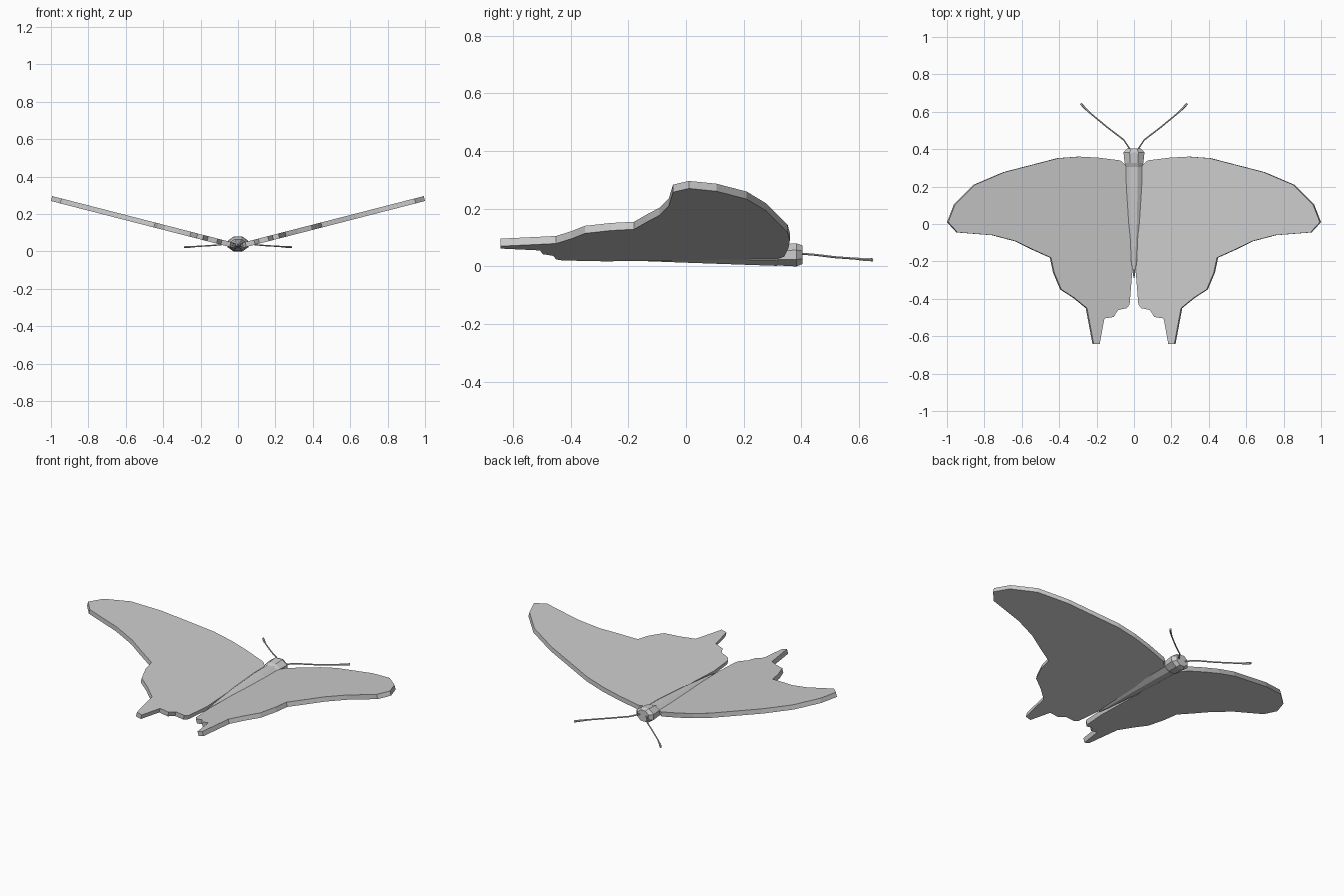
import bpy, bmesh, math
from mathutils import Vector

if "Cube" in bpy.data.objects:
    bpy.data.objects.remove(bpy.data.objects["Cube"])

grey = bpy.data.materials.new("light grey")
grey.diffuse_color = (0.6, 0.6, 0.6, 1)
grey.use_nodes = True
grey.node_tree.nodes["Principled BSDF"].inputs["Base Color"].default_value = grey.diffuse_color


def finish(name, bm):
    bmesh.ops.recalc_face_normals(bm, faces=bm.faces)
    me = bpy.data.meshes.new(name)
    bm.to_mesh(me)
    bm.free()
    me.materials.append(grey)
    ob = bpy.data.objects.new(name, me)
    bpy.context.collection.objects.link(ob)
    return ob


def loft(bm, rings):
    """Skin closed rings of points and cap both ends."""
    loops = [[bm.verts.new(p) for p in r] for r in rings]
    n = len(loops[0])
    for a, b in zip(loops, loops[1:]):
        for i in range(n):
            j = (i + 1) % n
            bm.faces.new((a[i], a[j], b[j], b[i]))
    bm.faces.new(loops[0])
    bm.faces.new(loops[-1])


def mirror_x(ob):
    ob.modifiers.new("mirror", "MIRROR")


# Wings: a plan outline laid on a sloping plane and thickened
outline = [
    (0.045, 0.31), (0.08, 0.34), (0.2, 0.355), (0.3, 0.36), (0.41, 0.352),
    (0.7, 0.277), (0.857, 0.21), (0.963, 0.105), (1.0, 0.01), (0.95, -0.045),
    (0.76, -0.06), (0.638, -0.092), (0.55, -0.135), (0.45, -0.18),
    (0.433, -0.26), (0.395, -0.35), (0.325, -0.395), (0.258, -0.45),
    (0.222, -0.642), (0.19, -0.642), (0.165, -0.505), (0.115, -0.497),
    (0.092, -0.46), (0.045, -0.45), (0.03, -0.43), (0.018, -0.28),
    (0.03, 0.0)]
slope = 0.257
normal = Vector((-slope, 0, 1)).normalized()
bm = bmesh.new()
lower = [Vector((x, y, 0.013 + slope * x)) for x, y in outline]
loft(bm, [lower, [p + normal * 0.027 for p in lower]])
mirror_x(finish("wings", bm))


# Body and head: eight-sided rings (y, half width, bottom z, top z)
def ring(y, w, z0, z1):
    k = 1 / math.cos(math.pi / 8)
    out = []
    for i in range(8):
        a = math.pi / 8 + i * math.pi / 4
        out.append((w * k * math.cos(a), y,
                    (z0 + z1) / 2 + (z1 - z0) / 2 * k * math.sin(a)))
    return out


bm = bmesh.new()
loft(bm, [ring(*s) for s in (
    (-0.29, 0.002, 0.026, 0.032), (-0.24, 0.010, 0.022, 0.040),
    (0.0, 0.036, 0.013, 0.056), (0.2, 0.046, 0.006, 0.066),
    (0.315, 0.047, 0.002, 0.068))])
finish("body", bm)
bm = bmesh.new()
loft(bm, [ring(*s) for s in (
    (0.30, 0.044, 0.006, 0.066), (0.325, 0.05, 0.003, 0.076),
    (0.383, 0.056, 0.0, 0.080), (0.403, 0.037, 0.008, 0.073))])
finish("head", bm)

# Antennae: thin curved rods, a little thicker at the tip
path = [(0.015, 0.39, 0.045, 0.004), (0.055, 0.45, 0.040, 0.004),
        (0.14, 0.515, 0.032, 0.004), (0.225, 0.585, 0.027, 0.004),
        (0.265, 0.622, 0.024, 0.006), (0.285, 0.645, 0.023, 0.006)]
side = Vector((0.75, -0.66, 0))
up = Vector((0, 0, 1))
bm = bmesh.new()
loft(bm, [[Vector((x, y, z)) + r * (side * math.cos(a) + up * math.sin(a))
           for a in (i * math.pi / 3 for i in range(6))]
          for x, y, z, r in path])
mirror_x(finish("antennae", bm))
